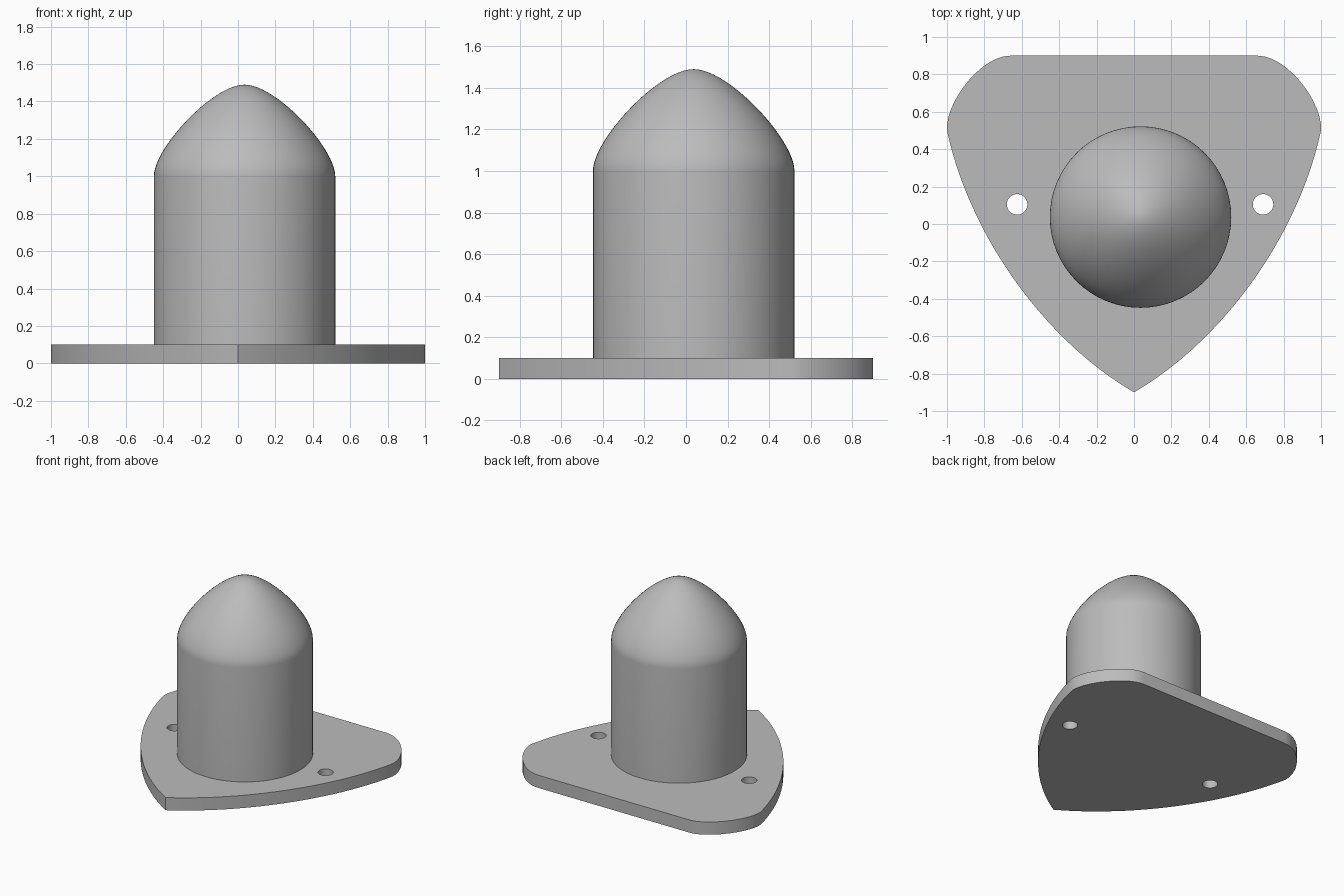
import bpy, bmesh, math
from mathutils import Vector
from mathutils.geometry import interpolate_bezier

default = bpy.data.objects.get("Cube")
if default:
    bpy.data.objects.remove(default, do_unlink=True)

GREY = (0.5, 0.5, 0.5, 1)
mat = bpy.data.materials.new("plain grey")
mat.use_nodes = True
mat.diffuse_color = GREY
mat.node_tree.nodes["Principled BSDF"].inputs["Base Color"].default_value = GREY


def bezier(a, b, c, d, n):
    pts = interpolate_bezier(*[Vector((*p, 0)) for p in (a, b, c, d)], n)
    return [(p.x, p.y) for p in pts]


def finish(bm, name):
    bmesh.ops.recalc_face_normals(bm, faces=bm.faces)
    mesh = bpy.data.meshes.new(name)
    bm.to_mesh(mesh)
    bm.free()
    mesh.materials.append(mat)
    ob = bpy.data.objects.new(name, mesh)
    bpy.context.scene.collection.objects.link(ob)
    return ob


def smooth(ob):
    bpy.ops.object.select_all(action="DESELECT")
    ob.select_set(True)
    bpy.context.view_layer.objects.active = ob
    bpy.ops.object.shade_smooth_by_angle(angle=math.radians(30))


# Base plate: curved flank and rounded corner, mirrored across x
flank = bezier((0, -0.9), (0.48, -0.62), (0.88, -0.06), (1, 0.5), 24)
corner = bezier((1, 0.5), (1.01, 0.65), (0.82, 0.9), (0.66, 0.9), 14)
half = flank + corner[1:]
outline = half + [(-x, y) for x, y in reversed(half[1:])]
bm = bmesh.new()
face = bm.faces.new([bm.verts.new((x, y, 0)) for x, y in outline])
top = bmesh.ops.extrude_face_region(bm, geom=[face])["geom"]
bmesh.ops.translate(bm, vec=(0, 0, 0.1),
                    verts=[v for v in top if isinstance(v, bmesh.types.BMVert)])
plate = finish(bm, "base_plate")

# Screw holes through the plate
for side, x in (("right", -0.625), ("left", 0.69)):
    bpy.ops.mesh.primitive_cylinder_add(vertices=32, radius=0.055, depth=0.5,
                                        location=(x, 0.105, 0.05))
    cutter = bpy.context.object
    cutter.name = side + "_hole_cutter"
    cutter.data.materials.append(mat)
    cutter.hide_render = True
    cut = plate.modifiers.new(side + "_hole", "BOOLEAN")
    cut.operation = "DIFFERENCE"
    cut.solver = "EXACT"
    cut.object = cutter

# Bake the holes, then drop the cutters
bpy.context.view_layer.objects.active = plate
for m in list(plate.modifiers):
    cutter = m.object
    bpy.ops.object.modifier_apply(modifier=m.name)
    bpy.data.objects.remove(cutter, do_unlink=True)
smooth(plate)

# Post with a pointed dome, turned around its own axis
R, Z0, Z1, TIP = 0.485, 0.1, 1.0, 1.49
profile = [(R, Z0)] + bezier((R, Z1), (R, 1.15), (0.17, TIP), (0, TIP), 24)
bm = bmesh.new()
verts = [bm.verts.new((r, 0, z)) for r, z in profile]
edges = [bm.edges.new(pair) for pair in zip(verts, verts[1:])]
bmesh.ops.spin(bm, geom=verts + edges, cent=(0, 0, 0), axis=(0, 0, 1),
               angle=math.tau, steps=64, use_merge=True)
bmesh.ops.remove_doubles(bm, verts=bm.verts, dist=0.0001)
post = finish(bm, "domed_post")
post.location = (0.035, 0.037, 0)
smooth(post)
